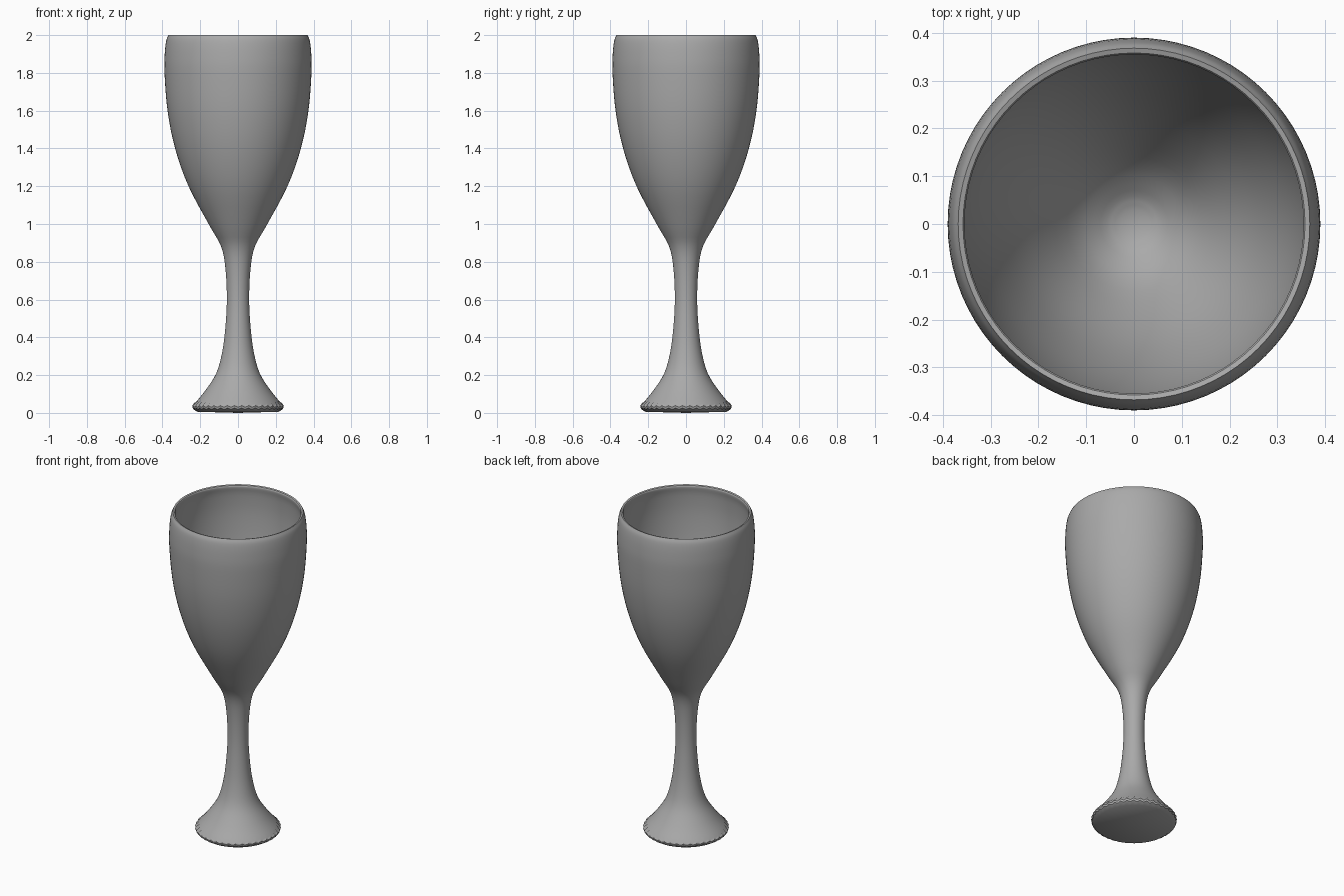
import bpy, bmesh, math
from mathutils import Vector

if "Cube" in bpy.data.objects:
    bpy.data.objects.remove(bpy.data.objects["Cube"])

SEG = 80

def smooth(pts, steps=4):
    # Catmull-Rom curve through the profile points
    p = [Vector(q) for q in pts]
    p = [p[0] * 2 - p[1]] + p + [p[-1] * 2 - p[-2]]
    out = []
    for i in range(1, len(p) - 2):
        a, b, c, d = p[i - 1:i + 3]
        for k in range(steps):
            t = k / steps
            out.append(0.5 * (2 * b + (c - a) * t + (2 * a - 5 * b + 4 * c - d) * t * t
                              + (3 * b - a - 3 * c + d) * t ** 3))
    return out + [p[-2]]

# outside: foot, stem and bowl up to the rim
outer = smooth([(0.233, 0.045), (0.172, 0.12), (0.115, 0.21), (0.084, 0.32), (0.067, 0.45),
                (0.059, 0.6), (0.066, 0.76), (0.089, 0.88), (0.15, 0.99), (0.262, 1.2),
                (0.333, 1.4), (0.373, 1.6), (0.389, 1.8), (0.388, 1.9), (0.380, 1.97), (0.368, 2.0)])
# inside of the bowl down to its floor
inner = smooth([(0.358, 1.997), (0.355, 1.985), (0.364, 1.93), (0.368, 1.8), (0.352, 1.6),
                (0.312, 1.4), (0.242, 1.2), (0.14, 1.02), (0.07, 0.95), (0.03, 0.93)])
profile = [Vector((0.215, 0.006)), Vector((0.238, 0.022)), Vector((0.241, 0.034))] + outer + inner

bm = bmesh.new()
rings = []
for n, (r, z) in enumerate(profile):
    ring = []
    for i in range(SEG):
        a = 2 * math.pi * i / SEG
        # scalloped edge of the foot
        wave = (i % 2 - 0.5) * (0.008 if n in (1, 2, 3) else 0)
        ring.append(bm.verts.new(((r + wave * 0.6) * math.cos(a), (r + wave * 0.6) * math.sin(a), z + wave)))
    rings.append(ring)
for lo, hi in zip(rings, rings[1:]):
    for i in range(SEG):
        j = (i + 1) % SEG
        bm.faces.new((lo[i], lo[j], hi[j], hi[i]))
# underside and bowl floor
for ring, z in ((rings[0], 0.0), (rings[-1], 0.927)):
    c = bm.verts.new((0, 0, z))
    for i in range(SEG):
        bm.faces.new((ring[i], ring[(i + 1) % SEG], c))
bmesh.ops.recalc_face_normals(bm, faces=bm.faces)
me = bpy.data.meshes.new("goblet")
bm.to_mesh(me)
bm.free()
goblet = bpy.data.objects.new("goblet", me)
bpy.context.collection.objects.link(goblet)

mat = bpy.data.materials.new("grey")
mat.diffuse_color = (0.4, 0.4, 0.4, 1)
mat.use_nodes = True
mat.node_tree.nodes["Principled BSDF"].inputs["Base Color"].default_value = mat.diffuse_color
me.materials.append(mat)

bpy.context.view_layer.objects.active = goblet
goblet.select_set(True)
bpy.ops.object.shade_smooth_by_angle(angle=math.radians(35))
